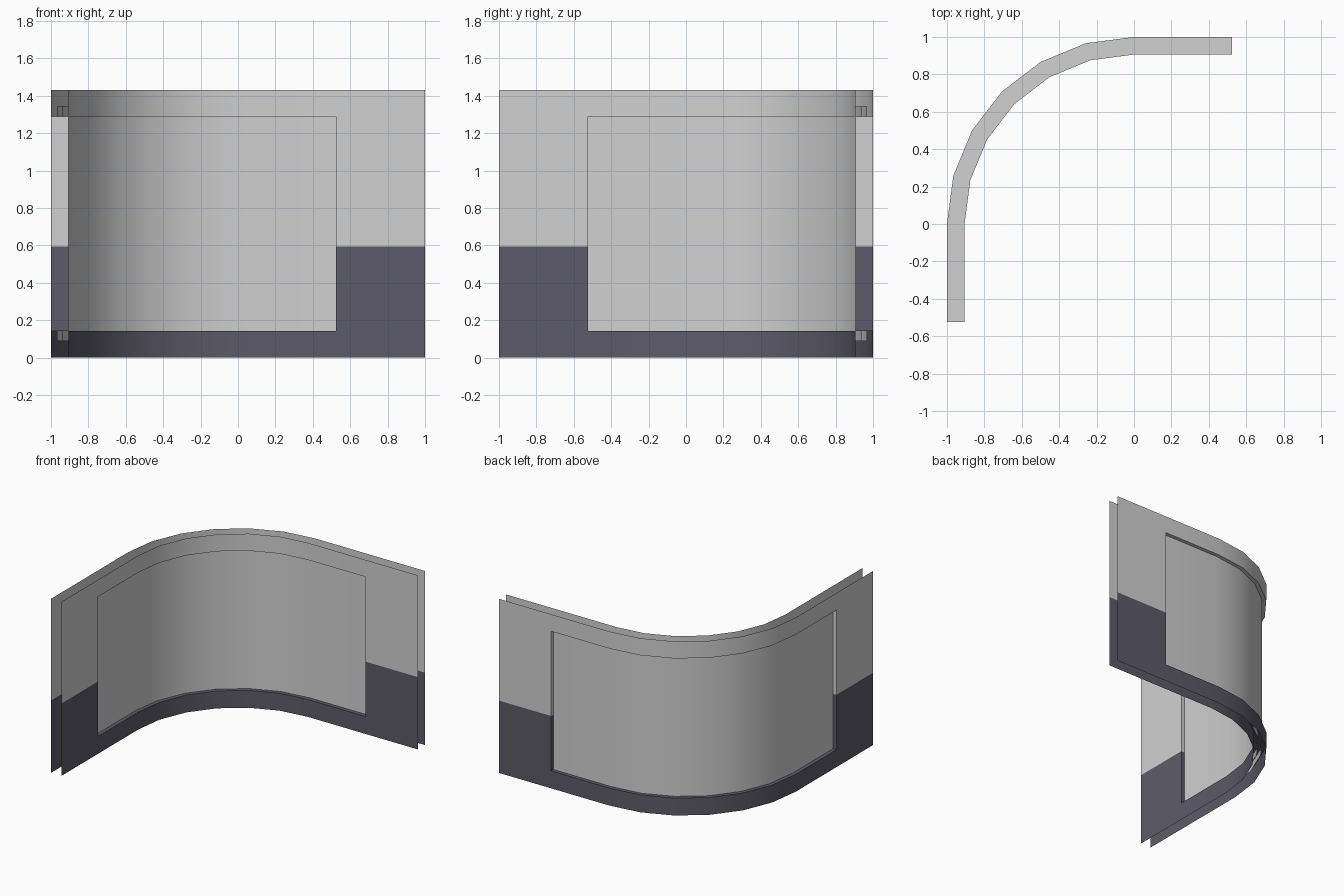
import bpy, math

if "Cube" in bpy.data.objects:
    bpy.data.objects.remove(bpy.data.objects["Cube"])

R_OUT, R_IN = 1.0, 0.906            # wall faces
WIN = 0.525                         # window end along each straight
Z_BASE, Z_SILL, Z_SPLIT, Z_HEAD, Z_TOP = 0.0, 0.143, 0.594, 1.29, 1.43


def material(name, rgb):
    m = bpy.data.materials.new(name)
    m.diffuse_color = (*rgb, 1)
    m.use_nodes = True
    m.node_tree.nodes["Principled BSDF"].inputs["Base Color"].default_value = m.diffuse_color
    return m


MATS = [material("light_grey", (0.64, 0.64, 0.645)),
        material("dark_slate", (0.11, 0.105, 0.144))]


def path(r, lengths):
    """Plan line: straight, quarter arc in 15 degree steps, straight."""
    arc = [(-r * math.cos(math.radians(15 * i)), r * math.sin(math.radians(15 * i)))
           for i in range(7)]
    start = [(-r, -l) for l in sorted(lengths, reverse=True)]
    end = [(l, r) for l in sorted(lengths)]
    return start + arc + end


def add_object(name, quads, smooth, two_tone=True):
    """Mesh from quads; faces below the paint line are dark."""
    verts, index, faces = [], {}, []
    for q in quads:
        face = []
        for v in q:
            key = tuple(round(c, 5) for c in v)
            if key not in index:
                index[key] = len(verts)
                verts.append(key)
            face.append(index[key])
        faces.append(face)
    me = bpy.data.meshes.new(name)
    me.from_pydata(verts, [], faces)
    for m in MATS:
        me.materials.append(m)
    for p in me.polygons:
        p.use_smooth = smooth
        p.material_index = int(two_tone and p.center.z < Z_SPLIT)
    ob = bpy.data.objects.new(name, me)
    bpy.context.collection.objects.link(ob)
    return ob


def sheet(pts, zs, flip, hole=False):
    """Upright sheet along a plan line, optionally leaving the window open."""
    quads = []
    for k, (a, b) in enumerate(zip(pts, pts[1:])):
        for z0, z1 in zip(zs, zs[1:]):
            inside = 0 < k < len(pts) - 2 and Z_SILL <= z0 and z1 <= Z_HEAD
            if hole and inside:
                continue
            q = [(*a, z0), (*b, z0), (*b, z1), (*a, z1)]
            quads.append(q[::-1] if flip else q)
    return quads


# Outer and inner wall skins
levels = [Z_BASE, Z_SILL, Z_SPLIT, Z_HEAD, Z_TOP]
for name, r, flip in (("outer_wall", R_OUT, True), ("inner_wall", R_IN, False)):
    add_object(name, sheet(path(r, [1.0, WIN]), levels, flip, hole=True), True)

# Window reveal: sill, head and the two jambs
o, i = path(R_OUT, [WIN]), path(R_IN, [WIN])
reveal = []
for k in range(len(o) - 1):
    strip = [o[k], i[k], i[k + 1], o[k + 1]]
    reveal.append([(*p, Z_SILL) for p in strip])
    reveal.append([(*p, Z_HEAD) for p in strip[::-1]])
for a, b in ((i[0], o[0]), (o[-1], i[-1])):
    reveal += sheet([a, b], [Z_SILL, Z_SPLIT, Z_HEAD], False)
add_object("window_reveal", reveal, False)

# Two glass faces, tucked a little into the wall all round
for name, r, flip in (("outer_glass", 0.969, True), ("inner_glass", 0.938, False)):
    add_object(name, sheet(path(r, [WIN + 0.05]), [0.088, 1.345], flip), True, False)
